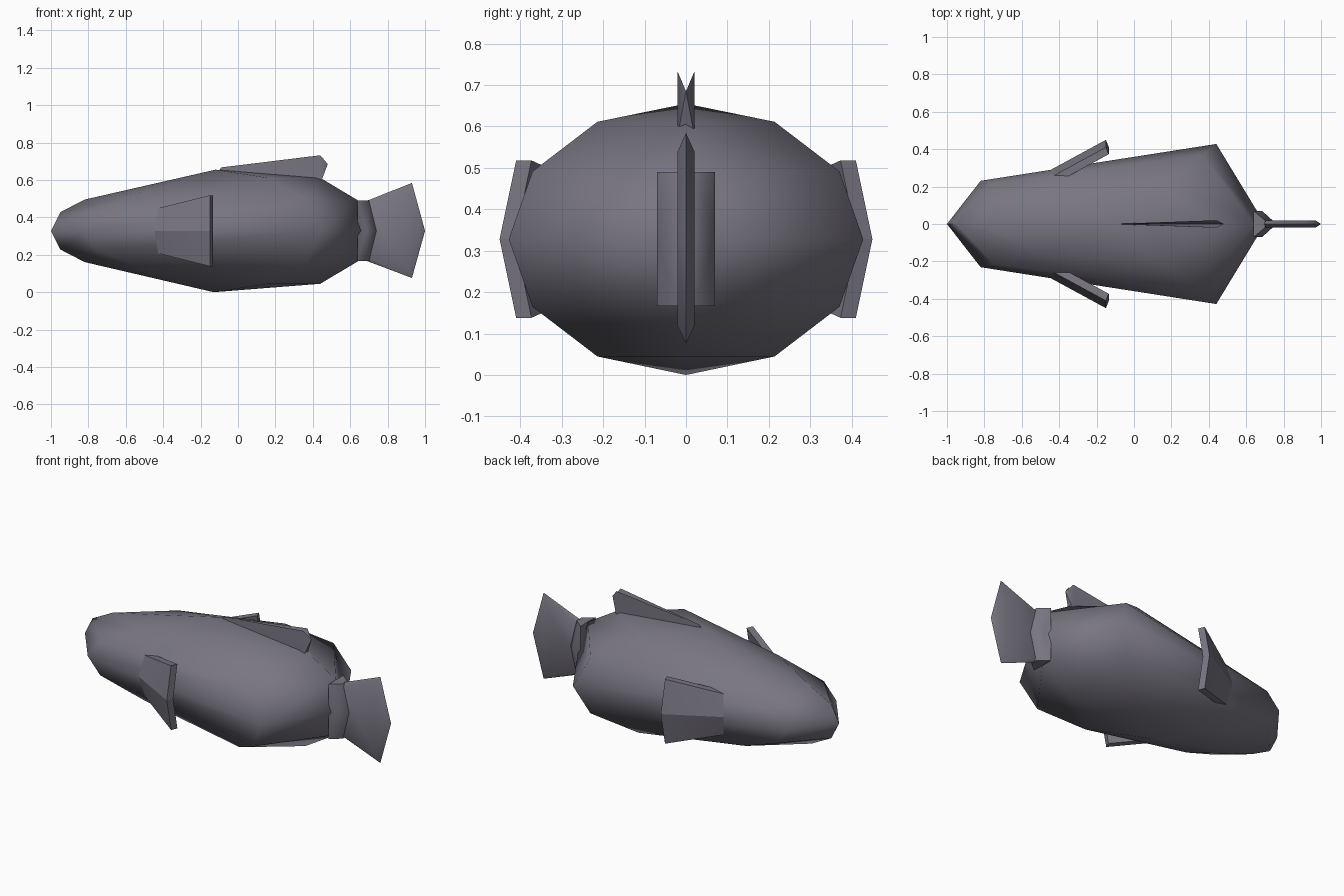
import bpy, bmesh, math

if "Cube" in bpy.data.objects:
    bpy.data.objects.remove(bpy.data.objects["Cube"])

skin = bpy.data.materials.new("slate grey")
skin.diffuse_color = (0.19, 0.18, 0.22, 1)
skin.use_nodes = True
skin.node_tree.nodes["Principled BSDF"].inputs["Base Color"].default_value = skin.diffuse_color
MID = 0.328  # height of the body axis


def finish(name, bm, angle):
    mesh = bpy.data.meshes.new(name)
    bm.to_mesh(mesh)
    bm.free()
    mesh.materials.append(skin)
    ob = bpy.data.objects.new(name, mesh)
    bpy.context.collection.objects.link(ob)
    bpy.ops.object.select_all(action='DESELECT')
    ob.select_set(True)
    bpy.context.view_layer.objects.active = ob
    bpy.ops.object.shade_smooth_by_angle(angle=math.radians(angle))


def hull_object(name, hulls, angle):
    """One object made of several convex solids, each given by its corner points."""
    bm = bmesh.new()
    for pts in hulls:
        part = bmesh.new()
        for p in pts:
            part.verts.new(p)
        bmesh.ops.convex_hull(part, input=part.verts[:])
        junk = [v for v in part.verts if not v.link_faces]
        bmesh.ops.delete(part, geom=junk, context='VERTS')
        bmesh.ops.recalc_face_normals(part, faces=part.faces[:])
        bmesh.ops.dissolve_limit(part, angle_limit=math.radians(1),
                                 verts=part.verts[:], edges=part.edges[:])
        tmp = bpy.data.meshes.new("tmp")
        part.to_mesh(tmp)
        part.free()
        bm.from_mesh(tmp)
        bpy.data.meshes.remove(tmp)
    finish(name, bm, angle)


def both_sides(pts):
    return pts + [(x, -y, z) for x, y, z in pts]


# body: coarse ball of 6 x 6 segments, stretched along x and tapered to the snout
# columns: position on the ball, final x, width factor, height factor
STRETCH = [(-1, -1, .6, .6), (-.866, -.95, .6, .61), (-.5, -.82, .54, .59),
           (-.433, -.75, .58, .62), (-.25, -.50, .73, .73), (0, -.13, 1, 1),
           (.25, .16, 1, 1), (.433, .365, 1, 1), (.5, .44, 1, 1),
           (.866, .64, 1, 1), (1, .70, 1, 1)]


def warp(lon, lat):
    u = math.cos(lat) * math.cos(lon)
    _, x, fy, fz = min(STRETCH, key=lambda s: abs(s[0] - u))
    return (x, 0.494 * fy * math.cos(lat) * math.sin(lon),
            MID + 0.327 * fz * math.sin(lat))


bm = bmesh.new()
rings = [[bm.verts.new(warp(i * math.pi / 3, math.radians(lat))) for i in range(6)]
         for lat in (-60, -30, 0, 30, 60)]
bottom = bm.verts.new((-0.13, 0, 0))
top = bm.verts.new((-0.12, 0, 0.655))
for i in range(6):
    j = (i + 1) % 6
    bm.faces.new((bottom, rings[0][j], rings[0][i]))
    bm.faces.new((top, rings[4][i], rings[4][j]))
    for lo, hi in zip(rings, rings[1:]):
        bm.faces.new((lo[i], lo[j], hi[j], hi[i]))
bmesh.ops.recalc_face_normals(bm, faces=bm.faces[:])
finish("body", bm, 70)

# tail stalk
stalk = both_sides([(0.64, 0.07, 0.49), (0.685, 0.07, MID), (0.64, 0.07, 0.166),
                    (0.70, 0.02, 0.49), (0.74, 0.02, MID), (0.70, 0.02, 0.166)])
hull_object("tail_stalk", [stalk], 60)

# tail fin: fan with a bevelled rim
rim = [(0.68, 0, 0.485), (0.93, 0, 0.584), (1, 0, MID), (0.93, 0, 0.076), (0.68, 0, 0.17)]
face = both_sides([(0.68, 0.02, 0.465), (0.91, 0.02, 0.54), (0.97, 0.02, MID),
                   (0.91, 0.02, 0.118), (0.68, 0.02, 0.19)])
hull_object("tail_fin", [rim + face], 60)

# back fin: two halves leaving a groove along the top
back = [[(-0.12, 0, 0.62), (-0.09, 0, 0.667), (0.44, s * 0.02, 0.732), (0.48, 0, 0.685),
         (0.44, s * 0.02, 0.58), (0.44, 0, 0.58)] for s in (1, -1)]
hull_object("back_fin", back, 60)

# side fins: cupped plates swept outward, upper and lower halves
for name, side in (("left_side_fin", 1), ("right_side_fin", -1)):
    halves = []
    for up in (1, -1):
        pts = []
        for x, y, h in ((-0.45, 0.287, 0.115), (-0.15, 0.45, 0.19)):
            for dy, dz in ((0, 0), (-0.04, h)):
                pts.append((x, side * (y + dy), MID + up * dz))
                pts.append((x + 0.015, side * (y + dy - 0.037), MID + up * dz))
        halves.append(pts)
    hull_object(name, halves, 60)
